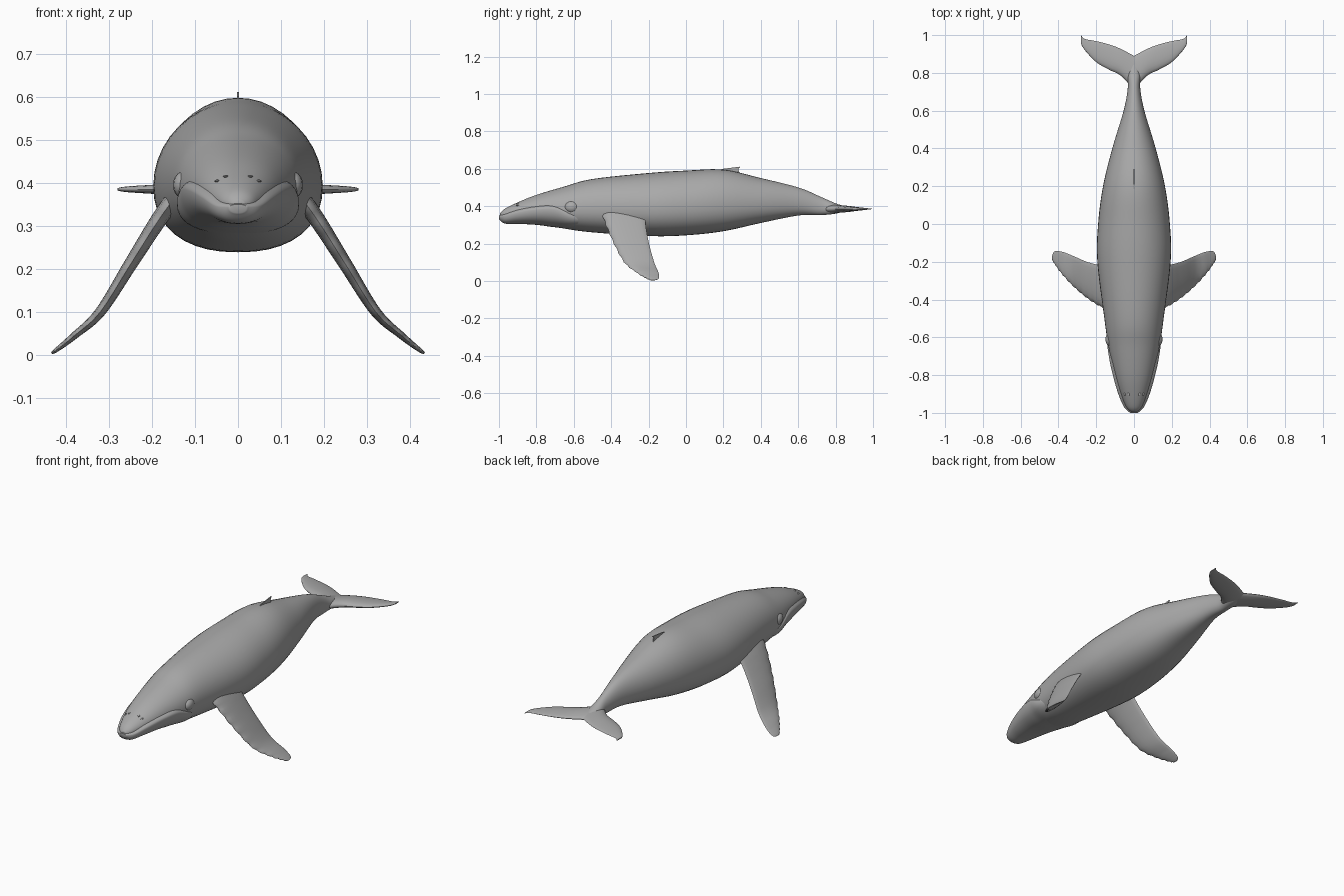
import bpy, bmesh, math
from mathutils import Matrix, Vector

cube = bpy.data.objects.get("Cube")
if cube:
    bpy.data.objects.remove(cube, do_unlink=True)

colour = (0.4, 0.4, 0.4, 1)
grey = bpy.data.materials.new("whale_grey")
grey.use_nodes = True
grey.diffuse_color = colour
grey.node_tree.nodes["Principled BSDF"].inputs["Base Color"].default_value = colour


def finish(name, bm):
    bmesh.ops.recalc_face_normals(bm, faces=bm.faces)
    mesh = bpy.data.meshes.new(name)
    bm.to_mesh(mesh)
    bm.free()
    mesh.materials.append(grey)
    part = bpy.data.objects.new(name, mesh)
    bpy.context.collection.objects.link(part)
    bpy.ops.object.select_all(action='DESELECT')
    part.select_set(True)
    bpy.context.view_layer.objects.active = part
    bpy.ops.object.shade_smooth_by_angle(angle=math.radians(50))


def refine(rows, steps):
    """Smooth curve through the stations."""
    rows = [Vector(row) for row in rows]
    last = len(rows) - 1
    smooth = []
    for i in range(last):
        start, end = rows[i], rows[i + 1]
        slope_in = (end - rows[max(i - 1, 0)]) / 2
        slope_out = (rows[min(i + 2, last)] - start) / 2
        for step in range(steps):
            t = step / steps
            blend = t * t * (3 - 2 * t)
            smooth.append(start.lerp(end, blend)
                          + slope_in * t * (1 - t) ** 2
                          - slope_out * t * t * (1 - t))
    return smooth + [rows[last]]


def loft(name, rings):
    bm = bmesh.new()
    loops = [[bm.verts.new(point) for point in ring] for ring in rings]
    for near, far in zip(loops, loops[1:]):
        for i in range(len(near)):
            bm.faces.new((near[i - 1], near[i], far[i], far[i - 1]))
    bm.faces.new(loops[0])
    bm.faces.new(loops[-1])
    finish(name, bm)


def hull_point(row, level, angle):
    """Rounded section: domed above its widest line, fuller below it."""
    y, width, low, top = row
    middle = low + (top - low) * level
    c, s = math.cos(angle), math.sin(angle)
    power = 1 if s > 0 else 0.87
    height = top - middle if s > 0 else middle - low
    return (math.copysign(width * abs(c) ** power, c), y,
            middle + math.copysign(height * abs(s) ** power, s))


def hull(name, rows, level, sides=40):
    angles = [math.tau * i / sides for i in range(sides)]
    loft(name, [[hull_point(row, level, angle) for angle in angles]
                for row in refine(rows, 6)])


def fin(name, rows, side, normal, thickness, knobs, sides=18):
    """Thin lens-shaped blade; rows are x, z, leading y, trailing y."""
    stations = refine(rows, 9)
    rings = []
    for k, (x, z, lead, trail) in enumerate(stations):
        lead += knobs * math.sin(k * math.pi / 2)
        half = thickness * (1 - k / len(stations)) + 0.002
        ring = []
        for i in range(sides):
            angle = math.tau * i / sides
            across = (1 - math.cos(angle)) / 2
            offset = half * math.sin(angle) * (1.2 - 0.6 * across)
            ring.append((side * (x + normal.x * offset),
                         lead + (trail - lead) * across,
                         z + normal.z * offset))
        rings.append(ring)
    loft(name, rings)


def blob(name, centre, size):
    bm = bmesh.new()
    place = Matrix.Translation(centre) @ Matrix.Diagonal((*size, 1))
    bmesh.ops.create_uvsphere(bm, u_segments=16, v_segments=10, radius=1, matrix=place)
    finish(name, bm)


# Body with the narrow upper jaw: y, half width, bottom, top
body_level = 0.45
body = [
    (-0.995, 0.015, 0.34, 0.36), (-0.97, 0.04, 0.33, 0.385),
    (-0.9, 0.07, 0.32, 0.42), (-0.8, 0.1, 0.31, 0.46),
    (-0.65, 0.135, 0.28, 0.505), (-0.5, 0.157, 0.26, 0.545),
    (-0.2, 0.194, 0.24, 0.577), (0, 0.19, 0.244, 0.59),
    (0.2, 0.164, 0.266, 0.595), (0.4, 0.115, 0.31, 0.55),
    (0.6, 0.055, 0.35, 0.5), (0.72, 0.033, 0.352, 0.45),
    (0.8, 0.034, 0.36, 0.415), (0.88, 0.01, 0.38, 0.39)]
hull("body", body, body_level)

# Lower jaw with a lip standing proud of the upper jaw
jaw = [
    (-1, 0.02, 0.33, 0.35), (-0.97, 0.052, 0.307, 0.362),
    (-0.9, 0.083, 0.305, 0.39), (-0.8, 0.112, 0.3, 0.415),
    (-0.7, 0.133, 0.287, 0.422), (-0.6, 0.14, 0.28, 0.375),
    (-0.45, 0.1, 0.3, 0.34)]
hull("lower_jaw", jaw, 0.7)

# Flippers with a knobbly leading edge, and level tail flukes
flipper = [
    (0.12, 0.4, -0.46, -0.21), (0.18, 0.32, -0.435, -0.217),
    (0.25, 0.21, -0.39, -0.2), (0.32, 0.1, -0.33, -0.17),
    (0.38, 0.045, -0.265, -0.147), (0.42, 0.013, -0.21, -0.145),
    (0.432, 0.004, -0.19, -0.165)]
fluke_edges = [
    (0, 0.71, 0.89), (0.07, 0.785, 0.927), (0.13, 0.816, 0.95),
    (0.2, 0.857, 0.968), (0.26, 0.92, 0.98), (0.28, 0.953, 1)]
fluke = [(x, 0.385, lead, trail) for x, lead, trail in fluke_edges]
for side, label in ((1, "left"), (-1, "right")):
    fin(label + "_flipper", flipper, side, Vector((0.86, 0, 0.5)), 0.022, 0.003)
    fin(label + "_fluke", fluke, side, Vector((0, 0, 1)), 0.022, 0)
    # Shallow swelling around the eye
    blob(label + "_eyelid", (side * 0.125, -0.61, 0.395), (0.026, 0.04, 0.032))
    # Low bumps on the snout
    for angle in (0.8, 1.15):
        x, y, z = hull_point(body[2], body_level, angle)
        blob(label + "_snout_bump", (side * x, y, z), (0.006, 0.009, 0.003))

# Small hooked dorsal fin
outline = [(0.15, 0.585), (0.2, 0.6), (0.29, 0.611),
           (0.28, 0.598), (0.288, 0.57), (0.2, 0.57)]
loft("dorsal_fin", [[(x, y, z) for y, z in outline] for x in (-0.002, 0.002)])
